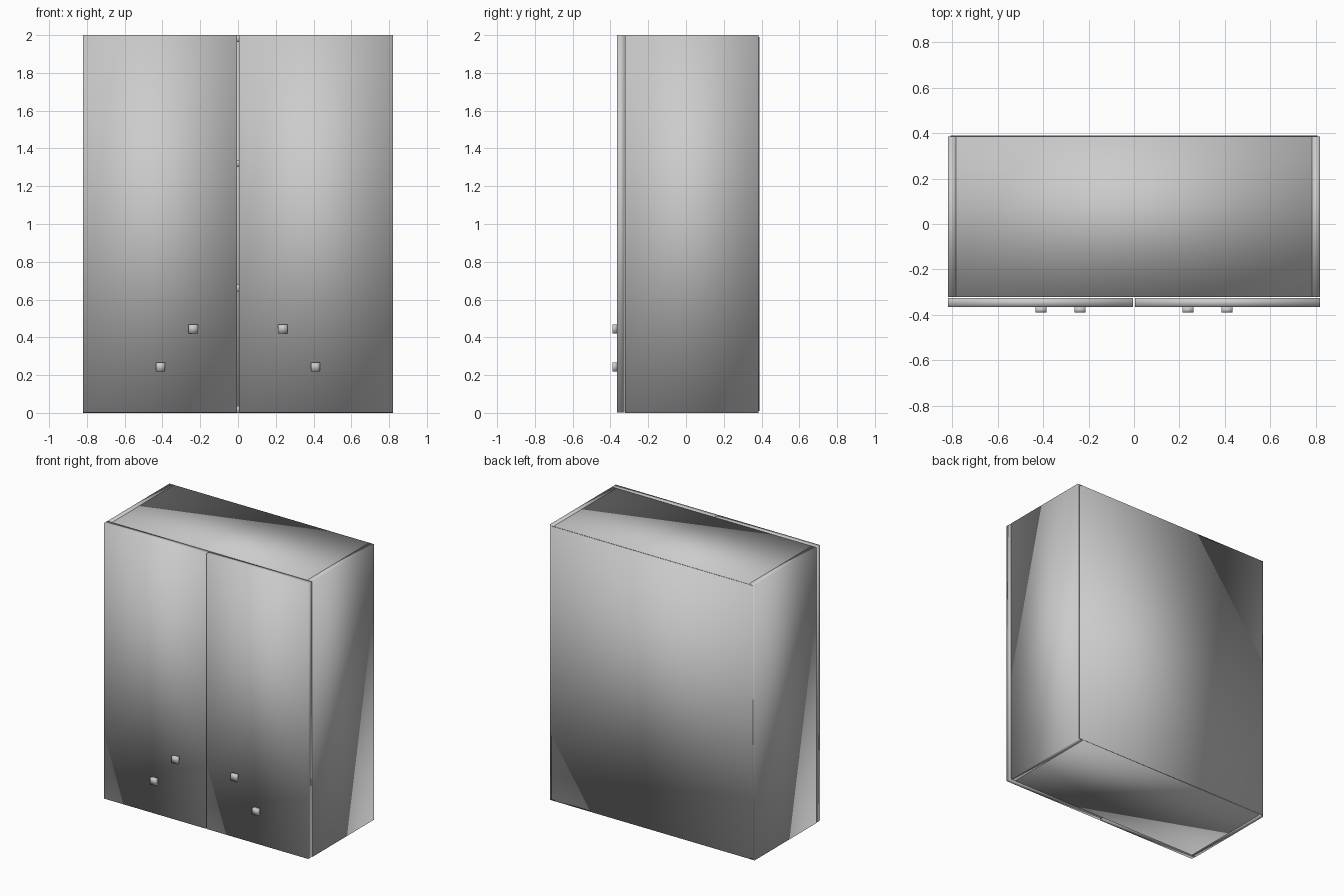
import bpy
import bmesh
from mathutils import Vector

if "Cube" in bpy.data.objects:
    bpy.data.objects.remove(bpy.data.objects["Cube"], do_unlink=True)

# One plain grey finish
grey = bpy.data.materials.new("light_grey")
grey.use_nodes = True
colour = (0.6, 0.6, 0.6, 1)
grey.diffuse_color = colour
grey.node_tree.nodes["Principled BSDF"].inputs["Base Color"].default_value = colour


def panel(name, low, high):
    """Softly shaded box between two corners."""
    low, high = Vector(low), Vector(high)
    bm = bmesh.new()
    bmesh.ops.create_cube(bm, size=1)
    bmesh.ops.scale(bm, vec=high - low, verts=bm.verts)
    for face in bm.faces:
        face.smooth = True
    mesh = bpy.data.meshes.new(name)
    bm.to_mesh(mesh)
    bm.free()
    mesh.materials.append(grey)
    obj = bpy.data.objects.new(name, mesh)
    obj.location = (low + high) / 2
    bpy.context.collection.objects.link(obj)


W, H = 0.82, 2.0            # half width, height
T = 0.037                   # board thickness
FRONT, BACK = -0.322, 0.385  # carcass depth
INNER = W - T

# Horizontal boards
panel("top_board", (-INNER, FRONT, H - T), (INNER, BACK, H))
panel("bottom_board", (-INNER, FRONT, 0), (INNER, BACK, T))
for i, z in enumerate((0.66, 1.32)):
    panel(f"shelf_{i + 1}", (-INNER, FRONT + 0.01, z - T / 2), (INNER, BACK, z + T / 2))

# Thin back sheet
panel("back_panel", (-0.808, BACK, 0.01), (0.808, 0.39, H - 0.01))

# Sides, doors and square knobs, mirrored left and right
for side, s in (("left", 1), ("right", -1)):
    def mirrored(name, x0, x1, y, z):
        a, b = sorted((s * x0, s * x1))
        panel(f"{side}_{name}", (a, y[0], z[0]), (b, y[1], z[1]))

    mirrored("side", INNER, W, (FRONT, BACK), (0, H))
    mirrored("door", 0.004, W, (-0.366, FRONT - 0.004), (0.003, H))
    for name, x, z in (("upper_knob", 0.237, 0.445), ("lower_knob", 0.41, 0.243)):
        mirrored(name, x - 0.024, x + 0.024, (-0.39, -0.366), (z - 0.024, z + 0.024))
